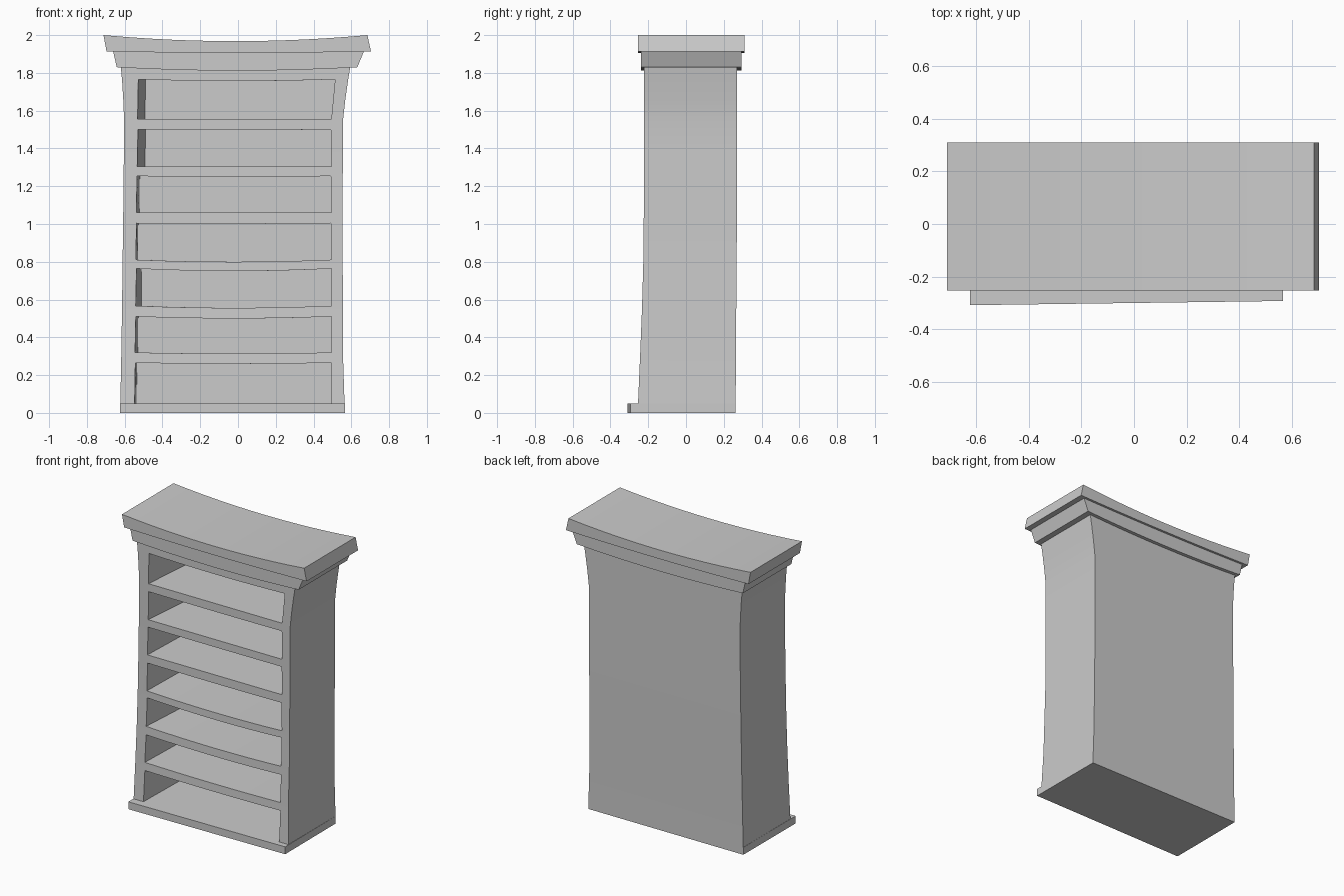
import bpy, bmesh

if "Cube" in bpy.data.objects:
    bpy.data.objects.remove(bpy.data.objects["Cube"])

N = 12  # segments across a bowed edge


def finish(name, bm):
    bmesh.ops.recalc_face_normals(bm, faces=bm.faces)
    me = bpy.data.meshes.new(name)
    bm.to_mesh(me)
    bm.free()
    ob = bpy.data.objects.new(name, me)
    bpy.context.collection.objects.link(ob)
    return ob


def loft(name, rings):
    """Skin equal-length closed rings and cap both ends."""
    bm = bmesh.new()
    vs = [[bm.verts.new(p) for p in ring] for ring in rings]
    n = len(vs[0])
    for a, b in zip(vs, vs[1:]):
        for i in range(n):
            j = (i + 1) % n
            bm.faces.new((a[i], a[j], b[j], b[i]))
    bm.faces.new(vs[0])
    bm.faces.new(vs[-1])
    return finish(name, bm)


def bow(x0, x1, z_end, z_mid):
    """Points along an edge that sags from z_end to z_mid in the middle."""
    pts = []
    for i in range(N + 1):
        t = i / N
        pts.append((x0 + (x1 - x0) * t, z_mid + (z_end - z_mid) * (2 * t - 1) ** 2))
    return pts


def board(name, low, high, y0, y1, low_back=None, high_back=None):
    """Board between two bowed edges, optionally narrowing to the back."""
    front = bow(*low) + bow(*high)[::-1]
    back = bow(*(low_back or low)) + bow(*(high_back or high))[::-1]
    return loft(name, [[(x, y0, z) for x, z in front], [(x, y1, z) for x, z in back]])


# Carcass: flared, slightly lopsided case (z, left, right, front, back)
rows = [
    (0.05, -0.623, 0.564, -0.254, 0.263),
    (0.30, -0.618, 0.556, -0.243, 0.264),
    (0.55, -0.614, 0.556, -0.233, 0.266),
    (0.80, -0.611, 0.554, -0.226, 0.268),
    (1.10, -0.607, 0.554, -0.223, 0.270),
    (1.40, -0.604, 0.555, -0.222, 0.270),
    (1.55, -0.603, 0.556, -0.222, 0.270),
    (1.65, -0.607, 0.567, -0.222, 0.270),
    (1.75, -0.613, 0.581, -0.222, 0.270),
    (1.85, -0.622, 0.597, -0.222, 0.270),
]
carcass = loft("bookcase_carcass",
               [[(l, f, z), (r, f, z), (r, b, z), (l, b, z)] for z, l, r, f, b in rows])

# Shelf openings: floor end/mid, ceiling end/mid, back-left x, top-right x
openings = [
    (0.040, 0.040, 0.265, 0.260, -0.537, 0.496),
    (0.320, 0.314, 0.510, 0.500, -0.530, 0.494),
    (0.567, 0.556, 0.764, 0.751, -0.512, 0.494),
    (0.811, 0.800, 1.004, 1.001, -0.530, 0.491),
    (1.060, 1.060, 1.253, 1.252, -0.522, 0.491),
    (1.305, 1.305, 1.500, 1.498, -0.492, 0.491),
    (1.555, 1.555, 1.766, 1.757, -0.492, 0.514),
]
for i, (fe, fm, ce, cm, bl, tr) in enumerate(openings):
    fl = -0.548 + 0.002 * i
    cut = board(f"opening_cutter_{i}", (fl, 0.494, fe, fm), (fl + 0.004, tr, ce, cm),
                -0.4, 0.225,
                (bl, 0.494, fe, fm), (bl + 0.002, tr, ce, cm))
    # keep the quoted left edge at the front face rather than at the cutter's end
    for v in cut.data.vertices:
        if v.co.y < -0.3:
            v.co.y = -0.27
    cut.hide_render = True
    bpy.context.view_layer.objects.active = carcass
    mod = carcass.modifiers.new("opening", "BOOLEAN")
    mod.operation = "DIFFERENCE"
    mod.solver = "EXACT"
    mod.object = cut
    bpy.ops.object.modifier_apply(modifier=mod.name)
    bpy.data.objects.remove(cut)

# Base plate with a projecting, slightly skewed front lip
plinth = loft("base_plate", [
    [(-0.625, -0.309, z), (0.567, -0.293, z), (0.565, 0.263, z), (-0.624, 0.263, z)]
    for z in (0.0, 0.051)])

# Two-tier sagging crown
lower = board("lower_cornice", (-0.642, 0.632, 1.830, 1.812),
              (-0.662, 0.668, 1.918, 1.908), -0.238, 0.294)
upper = board("top_board", (-0.696, 0.704, 1.914, 1.906),
              (-0.712, 0.685, 2.0, 1.968), -0.254, 0.31)

# Soft curves, crisp corners
bpy.ops.object.select_all(action="DESELECT")
for ob in (carcass, plinth, lower, upper):
    ob.select_set(True)
bpy.context.view_layer.objects.active = carcass
bpy.ops.object.shade_smooth_by_angle(angle=0.5)
